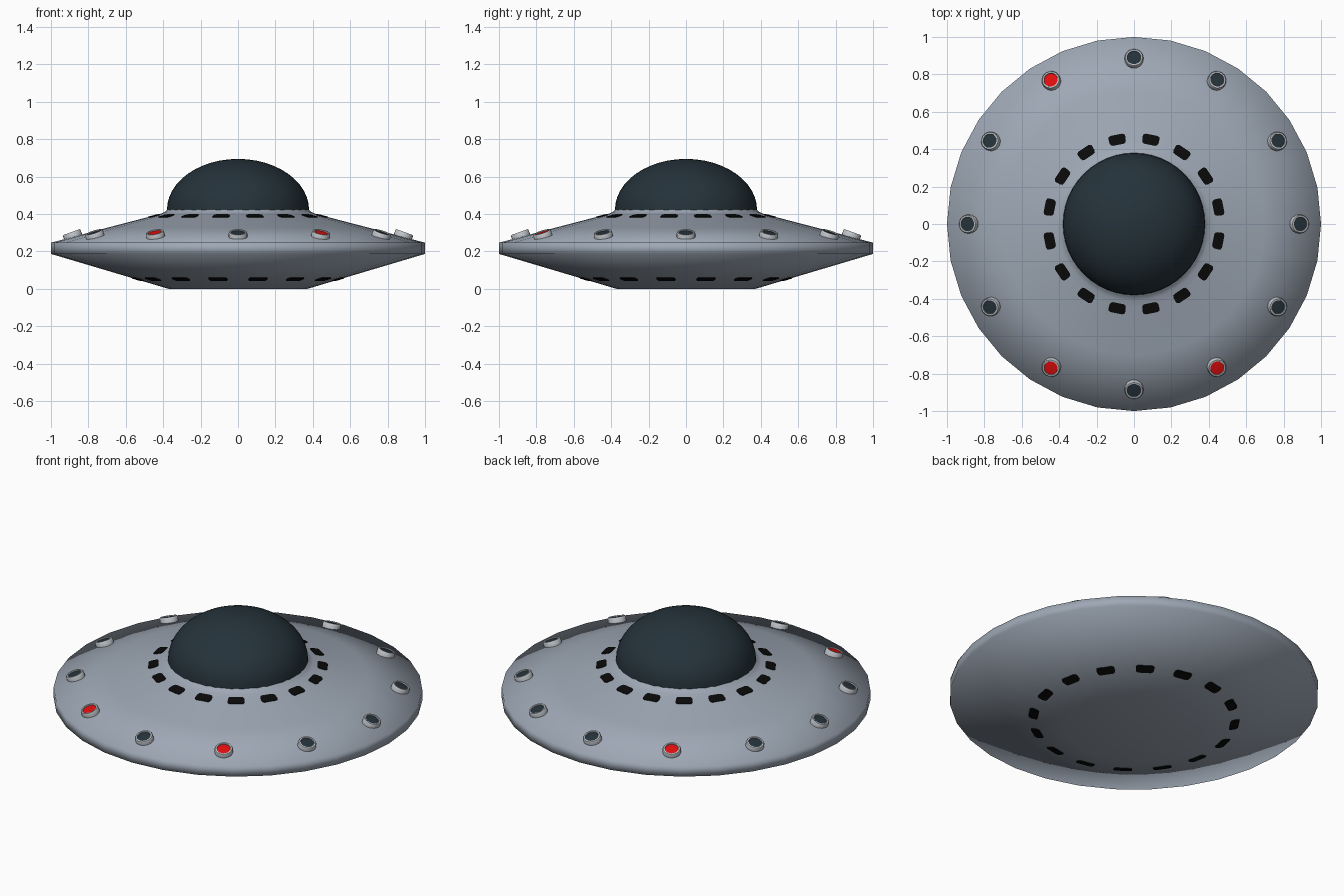
import bpy, bmesh, math
from mathutils import Matrix, Vector

if "Cube" in bpy.data.objects:
    bpy.data.objects.remove(bpy.data.objects["Cube"])


def mat(name, rgb):
    m = bpy.data.materials.new(name)
    m.diffuse_color = (*rgb, 1)
    m.use_nodes = True
    m.node_tree.nodes["Principled BSDF"].inputs["Base Color"].default_value = m.diffuse_color
    return m


HULL = mat("hull_grey", (0.34, 0.39, 0.46))
DARK = mat("dark_glass", (0.018, 0.032, 0.042))
BLACK = mat("black", (0.003, 0.003, 0.003))
RED = mat("red", (0.75, 0.004, 0.004))
PALE = mat("pale_grey", (0.52, 0.55, 0.58))


def make(name, bm, material, angle=None):
    bmesh.ops.recalc_face_normals(bm, faces=bm.faces)
    me = bpy.data.meshes.new(name)
    bm.to_mesh(me)
    bm.free()
    ob = bpy.data.objects.new(name, me)
    bpy.context.collection.objects.link(ob)
    me.materials.append(material)
    if angle:
        bpy.ops.object.select_all(action='DESELECT')
        ob.select_set(True)
        bpy.context.view_layer.objects.active = ob
        bpy.ops.object.shade_smooth_by_angle(angle=math.radians(angle))
    return ob


def lathe(name, profile, material, sides=32, angle=80, matrix=Matrix(), closed=False):
    """Revolve (radius, height) points around z; zero radius makes a pole."""
    bm = bmesh.new()
    rings = []
    for r, z in profile:
        if r == 0:
            rings.append([bm.verts.new((0, 0, z))] * sides)
        else:
            rings.append([bm.verts.new((r * math.cos(math.tau * i / sides),
                                        r * math.sin(math.tau * i / sides), z))
                          for i in range(sides)])
    pairs = list(zip(rings, rings[1:]))
    if closed:
        pairs.append((rings[-1], rings[0]))
    for a, b in pairs:
        for i in range(sides):
            j = (i + 1) % sides
            quad = list(dict.fromkeys((a[i], a[j], b[j], b[i])))
            bm.faces.new(quad)
    bm.transform(matrix)
    return make(name, bm, material, angle)


# Saucer hull
lathe("saucer_hull", [(0, 0), (0.37, 0), (1, 0.187), (1, 0.247), (0.7, 0.327),
                      (0.45, 0.392), (0.41, 0.403), (0.388, 0.413),
                      (0.378, 0.427), (0, 0.427)], HULL)

# Glass dome
dome = [(0.38 * math.cos(t), 0.422 + 0.273 * math.sin(t))
        for t in (math.pi / 2 * k / 12 for k in range(12))]
lathe("dome", dome + [(0, 0.695)], DARK, sides=48)


def dash_ring(name, radius, z, slope, length, width, lift):
    """Sixteen thin rounded plates lying on a cone of the given slope."""
    bm = bmesh.new()
    corner = 0.015
    for k in range(16):
        a = math.radians(11.25 + 22.5 * k)
        pts = []
        for q, (sx, sy) in enumerate([(1, 1), (-1, 1), (-1, -1), (1, -1)]):
            for s in range(3):
                t = math.pi / 2 * (q + s / 2)
                pts.append((sx * (width / 2 - corner) + corner * math.cos(t),
                            sy * (length / 2 - corner) + corner * math.sin(t)))
        loops = []
        for h in (-lift, lift):
            loop = []
            for u, v in pts:
                r, th = radius + u, a + v / radius
                loop.append(bm.verts.new((r * math.cos(th), r * math.sin(th),
                                          z + slope * u + h)))
            loops.append(loop)
        lo, hi = loops
        bm.faces.new(lo[::-1])
        bm.faces.new(hi)
        n = len(lo)
        for i in range(n):
            bm.faces.new((lo[i], lo[(i + 1) % n], hi[(i + 1) % n], hi[i]))
    make(name, bm, BLACK)


# Slot windows above and below
dash_ring("upper_slots", 0.46, 0.3885, -0.26, 0.09, 0.055, 0.004)
dash_ring("lower_slots", 0.548, 0.0528, 0.297, 0.10, 0.05, 0.004)

# Rim lights: pale bezel with a dark or red lens
for k in range(12):
    deg = 30 * k
    place = (Matrix.Rotation(math.radians(deg), 4, 'Z')
             @ Matrix.Translation(Vector((0.89, 0, 0.302)))
             @ Matrix.Rotation(math.radians(20), 4, 'Y'))
    lathe(f"light_bezel_{k}", [(0.05, -0.03), (0.05, -0.004), (0.046, 0.002),
                               (0.038, 0.002), (0.036, -0.004), (0.036, -0.03)],
          PALE, sides=20, angle=40, matrix=place, closed=True)
    lathe(f"light_lens_{k}", [(0, -0.025), (0.037, -0.025), (0.037, -0.003), (0, 0.0)],
          RED if deg in (120, 240, 300) else DARK, sides=20, angle=40, matrix=place)
